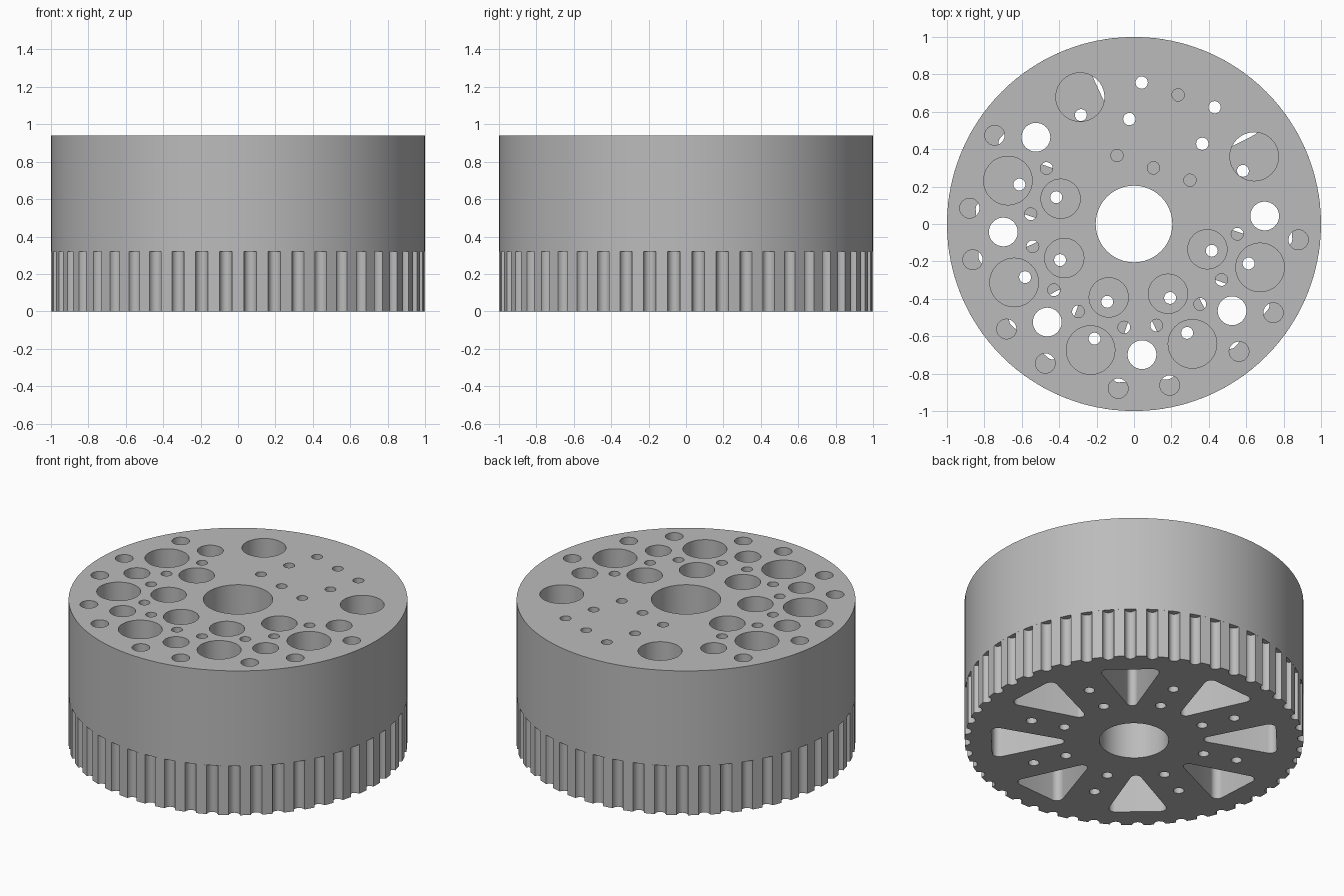
import bpy, bmesh
from math import sin, cos, radians, tau, pi, sqrt

if "Cube" in bpy.data.objects:
    bpy.data.objects.remove(bpy.data.objects["Cube"])

SPLIT, TOP = 0.32, 0.94      # joint between the belt ring and the drum, overall height
TEETH = 48
HOLE_TURN, BOLT_TURN = 3.5, 26.0   # angles of the two interleaved hole patterns

grey = bpy.data.materials.new("light_grey")
grey.use_nodes = True
grey.diffuse_color = (0.5, 0.5, 0.5, 1)
grey.node_tree.nodes["Principled BSDF"].inputs["Base Color"].default_value = (0.5, 0.5, 0.5, 1)


def polar(r, deg):
    return r * cos(radians(deg)), r * sin(radians(deg))


def circle(center, r, n=32):
    return [(center[0] + r * cos(tau * i / n), center[1] + r * sin(tau * i / n)) for i in range(n)]


def plate(name, outlines, z0, z1):
    """Extrude an outer outline, with the remaining outlines as holes."""
    curve = bpy.data.curves.new(name, 'CURVE')
    curve.dimensions = '2D'
    curve.fill_mode = 'BOTH'
    curve.extrude = (z1 - z0) / 2
    for pts in outlines:
        spline = curve.splines.new('POLY')
        spline.points.add(len(pts) - 1)
        for p, (x, y) in zip(spline.points, pts):
            p.co = (x, y, 0, 1)
        spline.use_cyclic_u = True
    temp = bpy.data.objects.new(name + "_outline", curve)
    bpy.context.collection.objects.link(temp)
    deps = bpy.context.evaluated_depsgraph_get()
    mesh = bpy.data.meshes.new_from_object(temp.evaluated_get(deps))
    bpy.data.objects.remove(temp)

    bm = bmesh.new()
    bm.from_mesh(mesh)
    bmesh.ops.translate(bm, verts=bm.verts, vec=(0, 0, (z0 + z1) / 2))
    bmesh.ops.remove_doubles(bm, verts=bm.verts, dist=0.0001)
    bmesh.ops.recalc_face_normals(bm, faces=bm.faces)
    bm.to_mesh(mesh)
    bm.free()
    mesh.materials.clear()
    mesh.materials.append(grey)

    obj = bpy.data.objects.new(name, mesh)
    bpy.context.collection.objects.link(obj)
    bpy.ops.object.select_all(action='DESELECT')
    obj.select_set(True)
    bpy.context.view_layer.objects.active = obj
    bpy.ops.object.shade_smooth_by_angle(angle=radians(30))
    return obj


bore = circle((0, 0), 0.205, 48)

# Drum: large, medium and small holes in rings, leaving one side for a square bolt grid
drum = [circle((0, 0), 1.0, 96), bore]
for k in range(3, 9):
    a = HOLE_TURN + 45 * k
    drum.append(circle(polar(0.70, a), 0.077))
    for side in (-9, 9):
        if (k, side) in ((3, -9), (8, 9)):
            continue
        drum.append(circle(polar(0.883, a + side), 0.053, 24))
        drum.append(circle(polar(0.555, a + side), 0.033, 20))
for k in range(3, 8):
    a = BOLT_TURN + 45 * k
    drum.append(circle(polar(0.713, a), 0.13, 40))
    drum.append(circle(polar(0.415, a), 0.105, 36))
for a in (113, 29.3):
    drum.append(circle(polar(0.737, a), 0.13, 40))
for i in (-1, 0, 1):
    for j in (-1, 0, 1):
        if i or j:
            center = (0.17 + 0.195 * i + 0.066 * j, 0.495 - 0.066 * i + 0.195 * j)
            drum.append(circle(center, 0.033, 20))
plate("drum", drum, SPLIT, TOP)

# Belt ring: rounded grooves between flat-topped teeth
rim = []
for k in range(TEETH):
    mid = -90 + (k + 0.5) * 360 / TEETH
    for i in range(-4, 5):
        t = sin(i / 4 * pi / 2)
        rim.append(polar(1.0 - 0.036 * sqrt(max(0, 1 - t * t)), mid + 1.95 * t))


def pocket(turn):
    """Wedge window with rounded corners, pointing at the axle."""
    pts = []
    corners = ((0.80, -0.13, 0.04, -110, 0), (0.80, 0.13, 0.04, 0, 110), (0.445, 0, 0.032, 110, 250))
    for cx, cy, r, a0, a1 in corners:
        for i in range(9):
            dx, dy = polar(r, a0 + (a1 - a0) * i / 8)
            pts.append((cx + dx, cy + dy))
    c, s = cos(radians(turn)), sin(radians(turn))
    return [(x * c - y * s, x * s + y * c) for x, y in pts]


ring = [rim, bore]
for k in range(8):
    ring.append(pocket(HOLE_TURN + 45 * k))
    for r in (0.44, 0.648):
        ring.append(circle(polar(r, BOLT_TURN + 45 * k), 0.032, 20))
plate("toothed_belt_ring", ring, 0, SPLIT)
